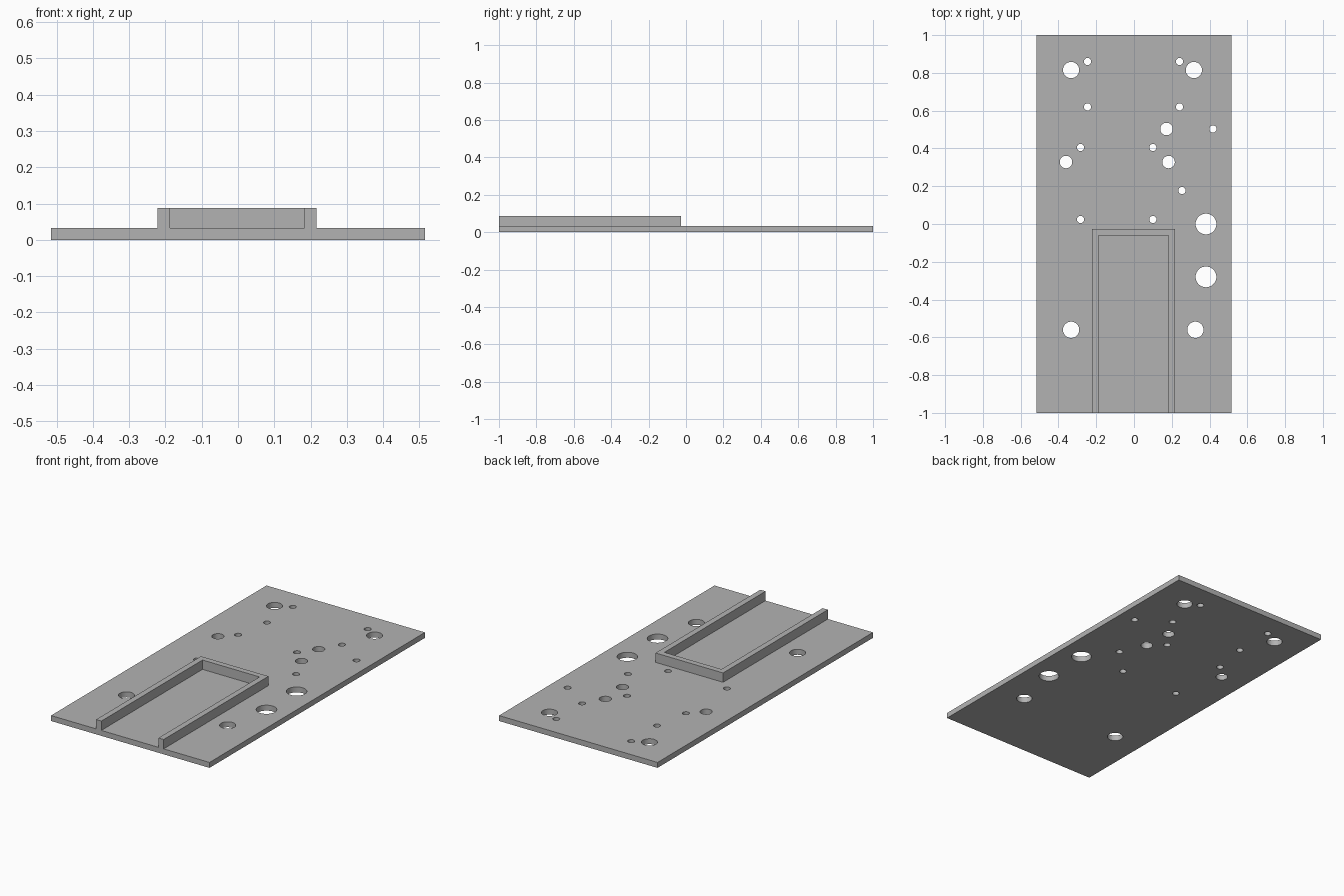
import bpy, bmesh
from mathutils import Matrix

cube = bpy.data.objects.get("Cube")
if cube:
    bpy.data.objects.remove(cube, do_unlink=True)

# Single grey finish
grey = bpy.data.materials.new("plain_grey")
grey.use_nodes = True
colour = (0.45, 0.45, 0.45, 1)
grey.diffuse_color = colour
grey.node_tree.nodes["Principled BSDF"].inputs["Base Color"].default_value = colour

PLATE_TOP, RAIL_TOP = 0.032, 0.087
HALF_WIDTH, HALF_LENGTH = 0.515, 1.0


def finish(name, bm):
    bmesh.ops.recalc_face_normals(bm, faces=bm.faces)
    mesh = bpy.data.meshes.new(name)
    bm.to_mesh(mesh)
    bm.free()
    mesh.materials.append(grey)
    obj = bpy.data.objects.new(name, mesh)
    bpy.context.collection.objects.link(obj)
    return obj


def extrude_outline(name, outline, bottom, top):
    bm = bmesh.new()
    face = bm.faces.new([bm.verts.new((x, y, bottom)) for x, y in outline])
    result = bmesh.ops.extrude_face_region(bm, geom=[face], use_keep_orig=True)
    verts = [v for v in result["geom"] if isinstance(v, bmesh.types.BMVert)]
    bmesh.ops.translate(bm, verts=verts, vec=(0, 0, top - bottom))
    return finish(name, bm)


# Base plate
w, l = HALF_WIDTH, HALF_LENGTH
plate = extrude_outline("base_plate", [(-w, -l), (w, -l), (w, l), (-w, l)], 0, PLATE_TOP)

# Round holes, grouped by radius
holes = {
    0.055: [(0.381, 0), (0.381, -0.28)],
    0.043: [(-0.333, 0.815), (0.317, 0.815), (-0.333, -0.56), (0.325, -0.56)],
    0.033: [(0.172, 0.503), (-0.36, 0.328), (0.183, 0.328)],
    0.019: [(-0.246, 0.86), (0.241, 0.86), (-0.246, 0.62), (0.241, 0.62),
            (0.418, 0.503), (-0.283, 0.405), (0.1, 0.405),
            (0.254, 0.177), (-0.283, 0.024), (0.1, 0.024)],
}
bm = bmesh.new()
for radius, centres in holes.items():
    for x, y in centres:
        bmesh.ops.create_cone(bm, cap_ends=True, segments=48, radius1=radius,
                              radius2=radius, depth=0.2,
                              matrix=Matrix.Translation((x, y, 0)))
cutter = finish("hole_cutter", bm)
cutter.hide_render = True
cutter.hide_set(True)
cutter.display_type = 'WIRE'

drill = plate.modifiers.new("holes", 'BOOLEAN')
drill.operation = 'DIFFERENCE'
drill.solver = 'EXACT'
drill.object = cutter

# Apply the drilling and drop the cutter
bpy.context.view_layer.objects.active = plate
plate.select_set(True)
bpy.ops.object.modifier_apply(modifier=drill.name)
bpy.data.objects.remove(cutter, do_unlink=True)
bpy.ops.object.shade_smooth_by_angle()

# Raised U-shaped rail, open at the front edge
left, right, back = 0.217, -0.222, -0.027
wall = 0.034
extrude_outline("u_shaped_rail", [
    (right, -l), (right + wall, -l), (right + wall, back - wall),
    (left - wall, back - wall), (left - wall, -l), (left, -l),
    (left, back), (right, back)], PLATE_TOP, RAIL_TOP)
